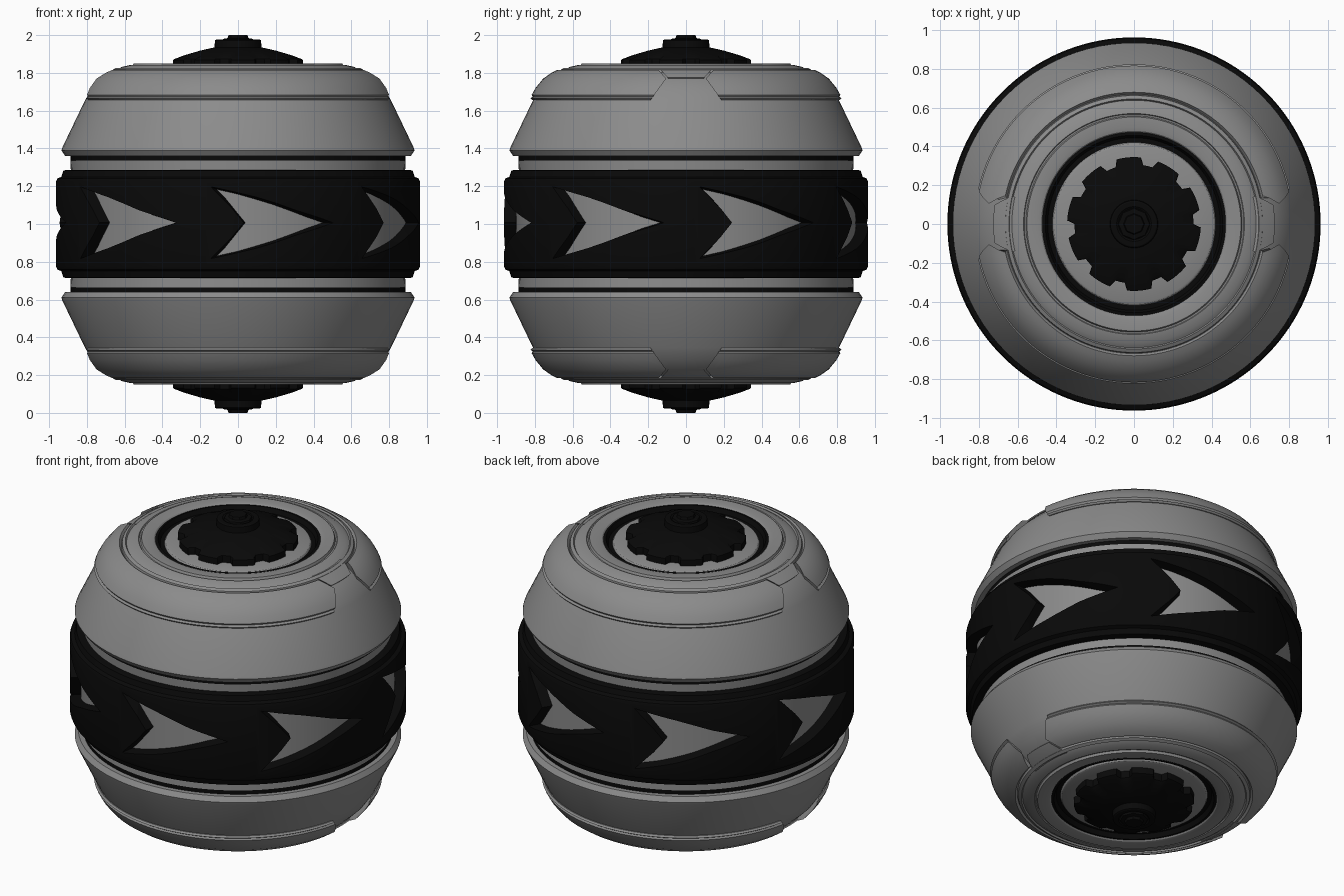
import bpy, bmesh
from math import pi, sin, cos, asin, radians

if "Cube" in bpy.data.objects:
    bpy.data.objects.remove(bpy.data.objects["Cube"])


def paint(name, v):
    m = bpy.data.materials.new(name)
    m.diffuse_color = (v, v, v, 1)
    m.use_nodes = True
    m.node_tree.nodes["Principled BSDF"].inputs["Base Color"].default_value = m.diffuse_color
    return m


black = paint("black_rubber", .0027)
grey = paint("dark_grey_metal", .26)


def make(name, bm, mat=grey, mirror=True):
    """Local z = 0 is the barrel's mid plane; mirrored to make the lower half."""
    bmesh.ops.remove_doubles(bm, verts=bm.verts, dist=1e-5)
    bmesh.ops.recalc_face_normals(bm, faces=bm.faces)
    me = bpy.data.meshes.new(name)
    bm.to_mesh(me)
    bm.free()
    ob = bpy.data.objects.new(name, me)
    ob.location.z = 1
    bpy.context.collection.objects.link(ob)
    me.materials.append(mat)
    if mirror:
        ob.modifiers.new("mirror", "MIRROR").use_axis = (False, False, True)
    return ob


def smooth(ob):
    bpy.ops.object.select_all(action="DESELECT")
    ob.select_set(True)
    bpy.context.view_layer.objects.active = ob
    bpy.ops.object.shade_smooth_by_angle(angle=radians(28))


def lathe(name, pts, mat=grey, n=96, closed=False, mirror=True, angle=None, radius=None):
    """Revolve (r, z) points; angle() gives a partial sweep, radius() changes r per step."""
    bm = bmesh.new()
    cols = []
    for i in range(n if angle is None else n + 1):
        col = []
        for r, z in pts:
            a = angle(i / n, r, z) if angle else 2 * pi * i / n
            q = radius(i, r) if radius else r
            col.append(bm.verts.new((q * cos(a), q * sin(a), z)))
        cols.append(col)
    m = len(pts)
    for i in range(n):
        c, d = cols[i], cols[(i + 1) % len(cols)]
        for j in range(m if closed else m - 1):
            k = (j + 1) % m
            bm.faces.new((c[j], d[j], d[k], c[k]))
    if angle and closed:
        bm.faces.new(cols[0])
        bm.faces.new(cols[-1])
    ob = make(name, bm, mat, mirror)
    smooth(ob)
    return ob


# Grey core behind the tread, with the neck above it
lathe("core", [(.90, 0), (.90, .27), (.885, .285), (.888, .335)])
lathe("neck_seal", [(.86, .33), (.886, .33), (.886, .365), (.86, .365)], black)

# Main shell, rounded shoulder and recessed top plate
lathe("shell", [(.86, .36), (.915, .36), (.935, .39), (.93, .405), (.81, .655), (.795, .68),
                (.767, .72), (.728, .76), (.68, .795), (.63, .822), (.615, .832), (.57, .842),
                (.566, .836), (.558, .836), (.552, .85), (.50, .85), (.48, .845), (.465, .83)])
lathe("shoulder_ring", [(.668, .795), (.663, .817), (.645, .827), (.638, .817)])
lathe("top_plate", [(.43, .80), (.415, .825), (.405, .83), (.25, .83)])
lathe("top_seal", [(.475, .838), (.458, .842), (.445, .815), (.415, .815), (.41, .80)], black)


# Raised shoulder panels, with a waisted gap on each side
def gap(r, z, grow=0.0):
    if z < .77:
        y = .185 - .08 * (z - .66) / .11
    else:
        y = .105 + .045 * (z - .77) / .05
    return asin((y + grow) / r)


panel = [(.79, .655), (.815, .656), (.824, .666), (.811, .674), (.817, .684), (.797, .72),
         (.756, .77), (.71, .802), (.68, .816), (.672, .806), (.66, .79), (.71, .75), (.775, .69)]
tab = [(.70, .77), (.721, .77), (.726, .776), (.69, .802), (.645, .825), (.62, .82)]
for k, side in enumerate(("right", "left")):
    lathe("shoulder_panel_" + ("back", "front")[k], panel, n=48, closed=True,
          angle=lambda t, r, z: k * pi + gap(r, z) + t * (pi - 2 * gap(r, z)))
    lathe("shoulder_tab_" + side, tab, n=8, closed=True,
          angle=lambda t, r, z: k * pi + gap(r, z, -.012) * (2 * t - 1))

# Toothed axle cap and stepped hub
lathe("toothed_cap", [(.345, .82), (.345, .868), (.335, .874), (.285, .893), (.20, .918),
                      (.12, .936), (0, .936)], black, n=120,
      radius=lambda i, r: min(r, .307) if i % 12 < 4 else r)
lathe("hub", [(.125, .925), (.122, .972), (.115, .976), (.09, .976),
              (.08, .968), (0, .968)], black, n=32)
lathe("hub_bolt", [(.085, .965), (.08, .98), (.055, .984), (.05, 1), (0, 1)], black, n=8)

# Black tread band
half = [(.905, .287), (.925, .282), (.935, .25), (.957, .24), (.963, .225)]
ring = [(.88, -.287)] + [(r, -z) for r, z in half] + half[::-1] + [(.88, .287)]
tread = lathe("tread_band", ring, black, n=140, closed=True, mirror=False)

# Seven arrow-shaped windows cut through the tread, walls sloping outwards
arrow = [(29.7, 0), (12, .095), (-7, .176), (2.5, 0), (-7, -.176), (12, -.095)]
bm = bmesh.new()
for k in range(7):
    rows = []
    for r in (.86, 1.05):
        s = 1 + (r - .90) * 1.3
        row = []
        for a, z in arrow:
            t = radians(-90 + k * 360 / 7 + 10 + (a - 10) * s)
            row.append(bm.verts.new((r * cos(t), r * sin(t), .007 + z * s)))
        rows.append(row)
    lo, hi = rows
    for j in range(6):
        i = (j + 1) % 6
        bm.faces.new((lo[j], lo[i], hi[i], hi[j]))
    for row in rows:  # two halves per cap keep the notched outline clean
        for q in ((0, 1, 2, 3), (0, 3, 4, 5)):
            bm.faces.new([row[v] for v in q])
bmesh.ops.triangulate(bm, faces=bm.faces)
cutter = make("arrow_cutter", bm, mirror=False)
cutter.data.materials.clear()
cutter.hide_render = True
mod = tread.modifiers.new("arrows", "BOOLEAN")
mod.operation, mod.solver, mod.object = "DIFFERENCE", "EXACT", cutter
bpy.context.view_layer.objects.active = tread
bpy.ops.object.modifier_apply(modifier="arrows")
bpy.data.objects.remove(cutter)
smooth(tread)
